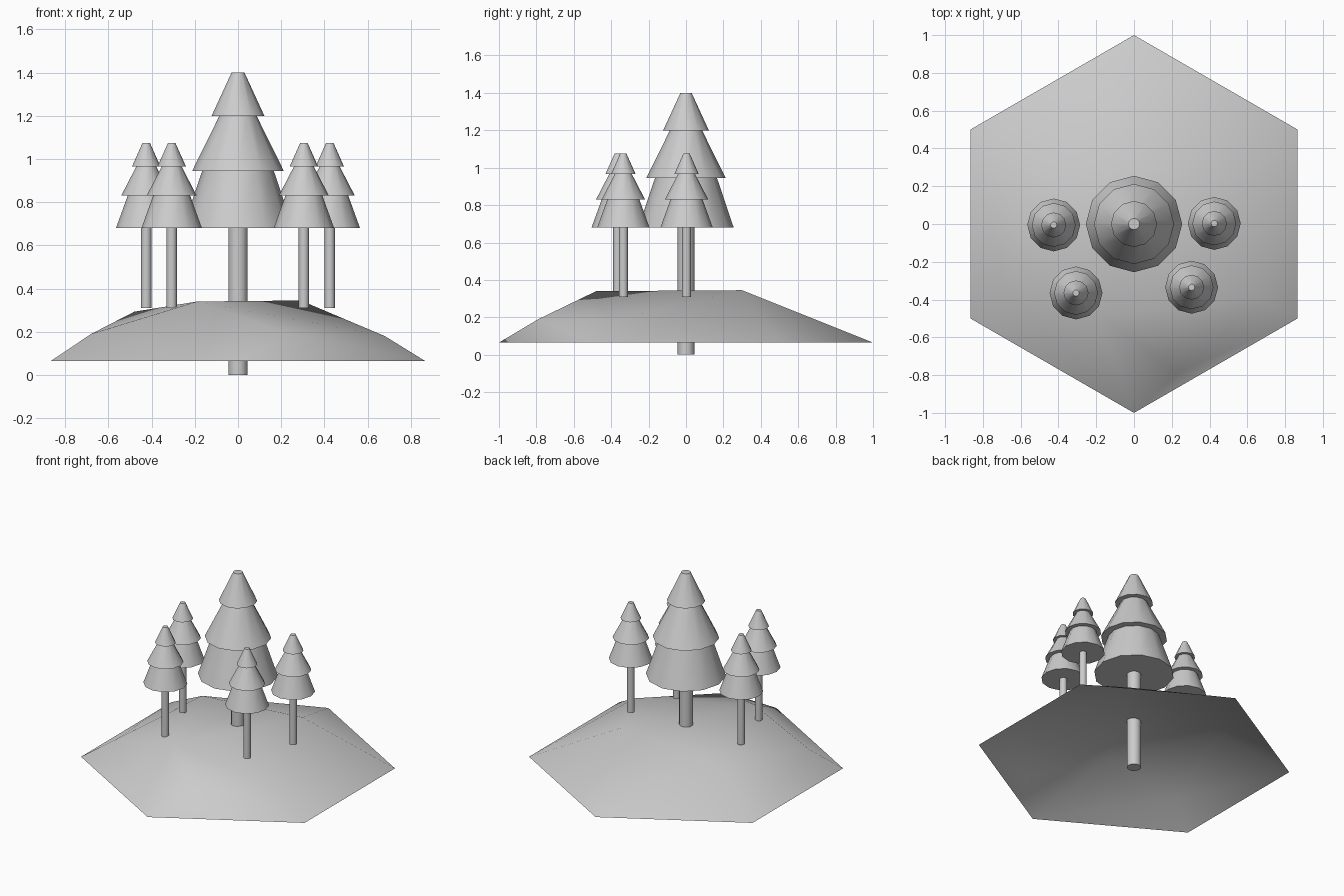
import bpy, math

if "Cube" in bpy.data.objects:
    bpy.data.objects.remove(bpy.data.objects["Cube"])

SIDES = 12


def make_object(name, verts, faces, angle):
    mesh = bpy.data.meshes.new(name)
    mesh.from_pydata(verts, [], faces)
    mesh.update()
    obj = bpy.data.objects.new(name, mesh)
    bpy.context.collection.objects.link(obj)
    bpy.ops.object.select_all(action='DESELECT')
    obj.select_set(True)
    bpy.context.view_layer.objects.active = obj
    bpy.ops.object.shade_smooth_by_angle(angle=math.radians(angle))
    return obj


def frustum(name, x, y, r0, z0, r1, z1):
    """Capped tapered prism standing at x, y."""
    verts = []
    for r, z in ((r0, z0), (r1, z1)):
        for i in range(SIDES):
            a = 2 * math.pi * i / SIDES
            verts.append((x + r * math.cos(a), y + r * math.sin(a), z))
    faces = [(i, (i + 1) % SIDES, (i + 1) % SIDES + SIDES, i + SIDES) for i in range(SIDES)]
    faces.append(tuple(reversed(range(SIDES))))
    faces.append(tuple(range(SIDES, 2 * SIDES)))
    return make_object(name, verts, faces, 40)


def tree(name, x, y, trunk_r, trunk_bottom, tiers):
    frustum(name + "_trunk", x, y, trunk_r, trunk_bottom, trunk_r, tiers[0][1] + 0.01)
    for i, (r0, z0, r1, z1) in enumerate(tiers, 1):
        frustum(f"{name}_foliage_{i}", x, y, r0, z0, r1, z1)


# Hill: thin open shell with a hexagonal rim and an uneven crown
rim = [(math.sin(math.radians(60 * i)), math.cos(math.radians(60 * i)), 0.065) for i in range(6)]
crown = [
    (0.23, -0.79, 0.19),    # 6 front
    (0.68, -0.40, 0.18),    # 7 front right
    (-0.68, -0.39, 0.19),   # 8 front left
    (-0.48, 0.29, 0.293),   # 9 back left
    (-0.19, -0.48, 0.34),   # 10 top front
    (0.29, 0.30, 0.345),    # 11 top back
]
hill_faces = [
    (9, 10, 11), (10, 7, 11), (10, 6, 7), (8, 10, 9),
    (9, 11, 0), (11, 1, 0), (7, 1, 11), (7, 2, 1),
    (6, 2, 7), (3, 2, 6), (3, 6, 10), (3, 10, 8),
    (4, 3, 8), (4, 8, 5), (5, 8, 9), (5, 9, 0),
]
make_object("hill", rim + crown, hill_faces, 60)

# Large central tree, trunk passing down through the hill
tree("large_tree", 0, 0, 0.045, 0.0,
     [(0.255, 0.68, 0.165, 0.947), (0.212, 0.945, 0.085, 1.202), (0.122, 1.2, 0.03, 1.4)])

# Four small trees around it
small_tiers = [(0.14, 0.68, 0.085, 0.832), (0.116, 0.83, 0.045, 0.967), (0.066, 0.965, 0.017, 1.075)]
for i, (x, y) in enumerate([(-0.425, -0.005), (0.425, 0.003), (-0.307, -0.365), (0.305, -0.335)], 1):
    tree(f"small_tree_{i}", x, y, 0.024, 0.31, small_tiers)
